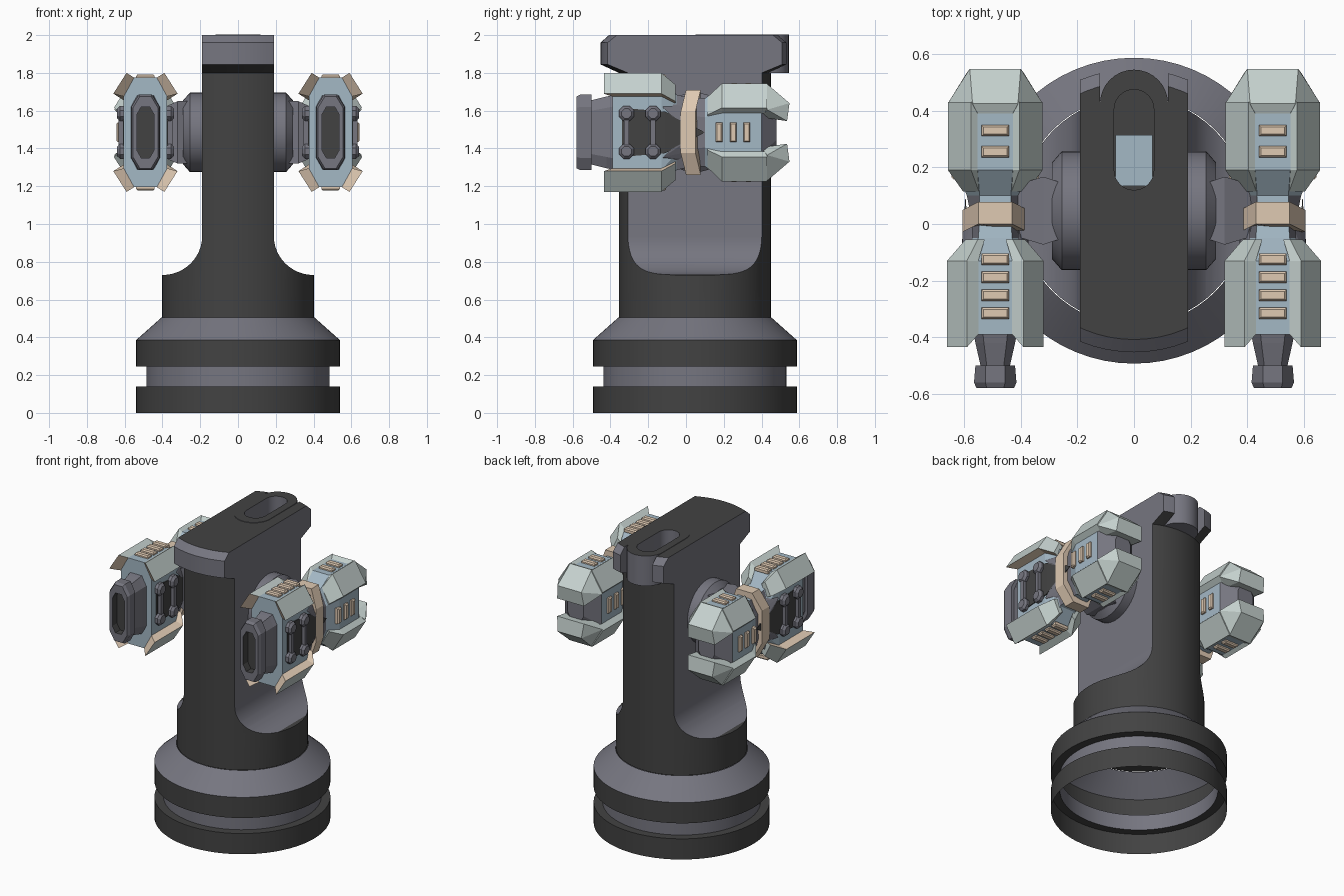
import bpy, bmesh, math
from mathutils import Vector

if "Cube" in bpy.data.objects:
    bpy.data.objects.remove(bpy.data.objects["Cube"])

CY, GX, GZ = 0.047, 0.49, 1.485      # column centre y, gun centre x and z


def material(name, rgb):
    m = bpy.data.materials.new(name)
    m.diffuse_color = (*rgb, 1)
    m.use_nodes = True
    m.node_tree.nodes["Principled BSDF"].inputs["Base Color"].default_value = m.diffuse_color
    return m


MATS = [material("dark_metal", (0.055, 0.055, 0.055)), material("grey_metal", (0.18, 0.18, 0.215)),
        material("blue_panel", (0.37, 0.48, 0.56)), material("pale_armor", (0.56, 0.64, 0.62)),
        material("tan_trim", (0.74, 0.59, 0.45))]
DARK, GREY, BLUE, PALE, TAN = range(5)


def finish(name, bm, loc=(0, 0, 0), smooth=False):
    bmesh.ops.recalc_face_normals(bm, faces=bm.faces)
    me = bpy.data.meshes.new(name)
    bm.to_mesh(me)
    bm.free()
    for m in MATS:
        me.materials.append(m)
    return place(name, me, loc, smooth)


def place(name, me, loc=(0, 0, 0), smooth=False):
    ob = bpy.data.objects.new(name, me)
    ob.location = loc
    bpy.context.collection.objects.link(ob)
    if smooth:
        me.polygons.foreach_set("use_smooth", [True] * len(me.polygons))
        me.set_sharp_from_angle(angle=math.radians(30))
    return ob


def add_loft(bm, rings, mat, caps=(0, 0)):
    """Skin a list of rings; mat(ring, side) gives the colour, caps the end colours."""
    vs = [[bm.verts.new(p) for p in r] for r in rings]
    n = len(vs[0])
    for i in range(len(vs) - 1):
        for j in range(n):
            k = (j + 1) % n
            f = bm.faces.new((vs[i][j], vs[i][k], vs[i + 1][k], vs[i + 1][j]))
            f.material_index = mat(i, j)
    for ring, c in zip((vs[0], vs[-1]), caps):
        if c is not None:
            bm.faces.new(ring).material_index = c


def add_hull(bm, pts, mat):
    vs = [bm.verts.new(p) for p in pts]
    res = bmesh.ops.convex_hull(bm, input=vs)
    for g in res["geom"]:
        if isinstance(g, bmesh.types.BMFace):
            g.material_index = mat


def add_box(bm, c, s, mat):
    pts = [(c[0] + a * s[0] / 2, c[1] + b * s[1] / 2, c[2] + d * s[2] / 2)
           for a in (-1, 1) for b in (-1, 1) for d in (-1, 1)]
    ring = lambda k: [pts[k], pts[k + 1], pts[k + 3], pts[k + 2]]
    add_loft(bm, [ring(0), ring(4)], lambda i, j: mat, (mat, mat))


def circle(r, h, axis="z", n=64):
    out = []
    for k in range(n):
        a = 2 * math.pi * k / n
        u, v = r * math.cos(a), r * math.sin(a)
        out.append((u, v + CY, h) if axis == "z" else (h, u + CY, v + GZ))
    return out


def stadium(r, y0, y1, z, n=16):
    arc = lambda y, s: [(r * math.cos(s + math.pi * k / n), y + r * math.sin(s + math.pi * k / n), z)
                        for k in range(n + 1)]
    return arc(y1, 0) + arc(y0, math.pi)


def octagon(y, tx, hz, sx, sz):
    return [(tx, y, hz), (sx, y, sz), (sx, y, -sz), (tx, y, -hz),
            (-tx, y, -hz), (-sx, y, -sz), (-sx, y, sz), (-tx, y, hz)]


def boolean(ob, cutter, op):
    cutter.hide_render = True
    m = ob.modifiers.new("cut", "BOOLEAN")
    m.object, m.operation, m.solver = cutter, op, "EXACT"
    me = bpy.data.meshes.new_from_object(ob.evaluated_get(bpy.context.evaluated_depsgraph_get()))
    ob.modifiers.clear()
    ob.data = me
    bpy.data.objects.remove(cutter)


# Ringed base, open underneath
bm = bmesh.new()
prof = [(.54, 0), (.54, .14), (.485, .14), (.485, .245), (.54, .245), (.54, .385), (.405, .505)]
add_loft(bm, [circle(*p) for p in prof], lambda i, j: (DARK, DARK, GREY, DARK, DARK, GREY)[i], (None, None))
finish("base_rings", bm, smooth=True)

# Column and head: a lathe trimmed by a front profile
bm = bmesh.new()
prof = [(.402, .505), (.402, 1.8), (.5, 1.845), (.5, 1.96), (.455, 2.0)]
add_loft(bm, [circle(*p) for p in prof], lambda i, j: DARK)
column = finish("column", bm)
half = [(.6, .4), (.6, .73)] + [(.4 - .21 * math.sin(a), .935 - .205 * math.cos(a))
                               for a in [math.pi / 2 * k / 12 for k in range(13)]] + [(.19, 2.2)]
outline = half + [(-x, z) for x, z in reversed(half)]
bm = bmesh.new()
add_loft(bm, [[(x, y, z) for x, z in outline] for y in (-1, 1)], lambda i, j: GREY)
boolean(column, finish("profile_cutter", bm), "INTERSECT")
bm = bmesh.new()
add_box(bm, (0, .6, 2.0), (.24, .6, .4), GREY)
boolean(column, finish("notch_cutter", bm), "DIFFERENCE")
bm = bmesh.new()
add_loft(bm, [stadium(.07, .19, .405, z) for z in (1.82, 2.2)], lambda i, j: GREY)
boolean(column, finish("slot_cutter", bm), "DIFFERENCE")
for f in column.data.polygons:
    c, n = f.center, f.normal
    pocket = math.hypot(c.x, c.y - CY) < .37 and abs(c.x) > .18 and n.z < .999
    head = c.z > 1.846 and n.z < .9
    f.material_index = GREY if pocket or head else DARK
column.data.polygons.foreach_set("use_smooth", [True] * len(column.data.polygons))
column.data.set_sharp_from_angle(angle=math.radians(30))

# Rounded sight ring at the back of the head, with its slot floor
bm = bmesh.new()
outer, inner = (.12, .17, .425), (.07, .19, .405)
add_loft(bm, [stadium(*outer, 1.8), stadium(*outer, 1.99), stadium(*outer, 2.003), stadium(*inner, 2.003),
              stadium(*inner, 1.82)], lambda i, j: (GREY, GREY, DARK, GREY)[i], (GREY, DARK))
finish("sight_ring", bm, smooth=True)
bm = bmesh.new()
add_box(bm, (0, .225, 1.824), (.13, .18, .008), BLUE)
finish("slot_floor", bm)

# Side hubs and gun mounts
for s, side in ((1, "right"), (-1, "left")):
    bm = bmesh.new()
    prof = [(.21, .17), (.21, .255), (.17, .29)]
    add_loft(bm, [circle(r, s * x, "x", 40) for r, x in prof], lambda i, j: GREY, (GREY, GREY))
    finish("hub_" + side, bm, smooth=True)
    bm = bmesh.new()
    add_hull(bm, [(s * x, CY + y, GZ + z) for x, h, w in ((.26, .165, .1), (.32, .165, .12), (.42, .12, .09))
                  for y in (-w, w) for z in (-h, h)], GREY)
    finish("gun_mount_" + side, bm)

gun = {}    # part name -> bmesh, centred on the gun axis


def part(name):
    gun[name] = bmesh.new()
    return gun[name]


# Hollow barrel
add_loft(part("barrel"), [octagon(*s) for s in (
    (-.37, .045, .2, .08, .14), (-.42, .04, .19, .07, .13), (-.5, .03, .17, .052, .115),
    (-.5, .035, .2, .07, .135), (-.56, .035, .2, .075, .135), (-.58, .03, .19, .066, .13),
    (-.58, .022, .135, .045, .095), (-.53, .022, .135, .045, .095))],
    lambda i, j: DARK if i > 5 else GREY, (GREY, DARK))

# Blue core from front to rear, with the grey tail
add_loft(part("core"), [octagon(*s) for s in (
    (-.39, .065, .29, .115, .2), (-.13, .065, .29, .115, .2), (-.05, .06, .2, .088, .11),
    (.01, .055, .185, .082, .09), (.1, .055, .18, .1, .08), (.19, .062, .245, .137, .11),
    (.4, .062, .245, .137, .11), (.48, .03, .1, .06, .04))],
    lambda i, j: GREY if i == 6 or (i in (2, 3) and j % 4 in (0, 1, 2)) else BLUE, (BLUE, GREY))

# Corner armour slabs: quad section with (y, x scale, z scale) stations
bm = part("armor_slabs")
front = [(.06, .29), (.1, .315), (.17, .205), (.115, .19)], [(-.41, 1, 1), (-.13, 1, 1), (-.055, .62, .8)]
rear = [(.06, .243), (.085, .26), (.167, .13), (.135, .1)], [(.115, .68, .72), (.19, 1, 1), (.43, 1, 1)]
for quad, stations in (front, rear):
    for sx in (1, -1):
        for sz in (1, -1):
            rings = [[(sx * x * fx, y, sz * z * fz) for x, z in quad] for y, fx, fz in stations]
            if quad is front[0]:      # raked front edge
                rings[0] = [(x, -.435 if k in (1, 2) else -.39, z) for k, (x, _, z) in enumerate(rings[0])]
            add_loft(bm, rings, lambda i, j, q=quad: TAN if j == 2 and q is front[0] else PALE,
                     (TAN if quad is front[0] else PALE, PALE))

# Rear jaws above and below
bm = part("rear_jaws")
for s in (1, -1):
    add_hull(bm, [(m * x, y, s * z) for m in (1, -1) for x, y, z in (
        (.062, .39, .245), (.08, .425, .26), (.165, .43, .12), (.1, .4, .08), (.09, .548, .155), (.1, .535, .06))], PALE)

# Tan waist band, sides swept forward
band = [octagon(y, .06, .225, .115, .11) for y in (0, .078)]
add_loft(part("waist_band"), [[(x, y - (.028 if abs(x) > .1 else 0), z) for x, y, z in r] for r in band],
         lambda i, j: TAN, (TAN, TAN))

# Tan vent strips on top, bottom and sides
bm = part("vent_strips")


def add_strip(axis, s, y, base, w, l):
    ring = [(w, -l), (w, l), (-w, l), (-w, -l)]
    rings = []
    for h, k in ((base - .01, 0), (base + .009, 0), (base + .017, .007)):
        flat = [(a - math.copysign(k, a), b - math.copysign(k, b)) for a, b in ring]
        rings.append([(b, y + a, s * h) if axis == "z" else (s * h, y + a, b) for a, b in flat])
    add_loft(bm, rings, lambda i, j: TAN, (TAN, TAN))


for s in (1, -1):
    for y in (-.315, -.252, -.188, -.125):
        add_strip("z", s, y, .29, .02, .049)
    for y in (.255, .33):
        add_strip("z", s, y, .245, .02, .049)
    for y in (.175, .25, .322):
        add_strip("x", s, y, .137, .018, .052)

# Dark side panels and paired struts with eight-sided knobs
panel, struts = part("side_panels"), part("side_struts")
for s in (1, -1):
    add_hull(panel, [(s * x, y, z * m) for x, y, z in (
        (.1, -.34, .13), (.12, -.34, .13), (.12, -.11, .11), (.09, -.11, .11), (.105, .1, 0)) for m in (1, -1)], DARK)
    for m in (1, -1):                 # grey fins beside the panel point
        add_hull(struts, [(s * x, y, m * z) for x, y, z in (
            (.08, -.13, .17), (.118, -.12, .13), (.118, -.08, .09), (.08, -.03, .14), (.112, .03, .03), (.08, .03, .1))], GREY)
    for y in (-.315, -.175):
        add_box(struts, (s * .13, y, 0), (.024, .026, .18), GREY)
        for z in (-.1, .1):
            r = [[(s * x, y + q * math.cos((k + .5) * math.pi / 4), z + q * math.sin((k + .5) * math.pi / 4))
                  for k in range(8)] for x, q in ((.1, .043), (.135, .043), (.15, .028))]
            add_loft(struts, r, lambda i, j: GREY, (GREY, GREY))

# Place both guns
for name, bm in gun.items():
    ob = finish("gun_" + name + "_right", bm, (GX, 0, GZ))
    place("gun_" + name + "_left", ob.data, (-GX, 0, GZ))
